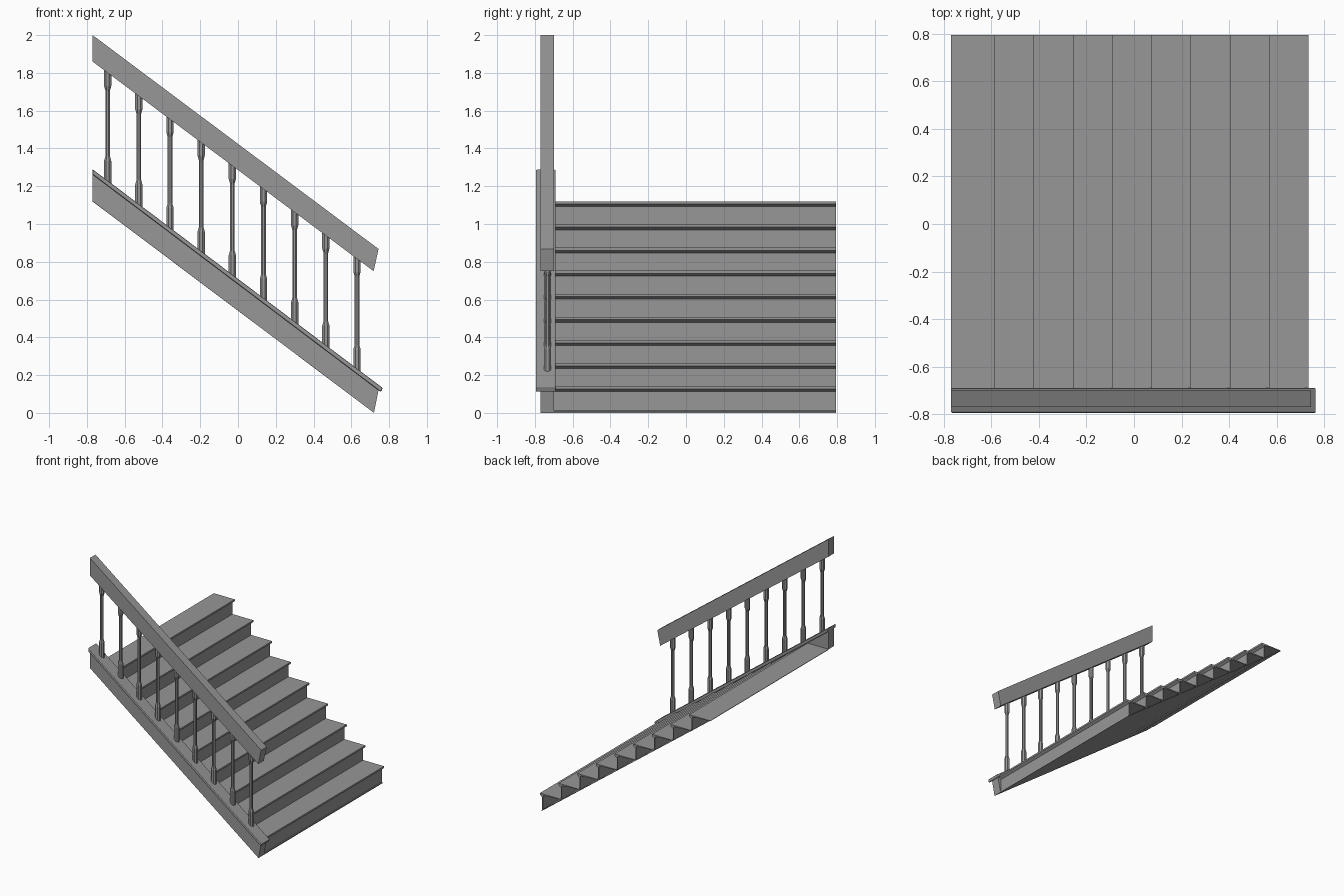
import bpy, bmesh, math
from mathutils import Matrix

cube = bpy.data.objects.get("Cube")
if cube:
    bpy.data.objects.remove(cube)

grey = bpy.data.materials.new("plain_grey")
grey.use_nodes = True
colour = (0.31, 0.31, 0.31, 1)
grey.diffuse_color = colour
grey.node_tree.nodes["Principled BSDF"].inputs["Base Color"].default_value = colour


def finish(name, bm):
    bmesh.ops.recalc_face_normals(bm, faces=bm.faces)
    mesh = bpy.data.meshes.new(name)
    bm.to_mesh(mesh)
    bm.free()
    mesh.materials.append(grey)
    obj = bpy.data.objects.new(name, mesh)
    bpy.context.collection.objects.link(obj)
    return obj


def extrude_profile(name, profile, y0, y1):
    """Sweep an x-z outline from y0 to y1."""
    bm = bmesh.new()
    face = bm.faces.new([bm.verts.new((x, y0, z)) for x, z in profile])
    out = bmesh.ops.extrude_face_region(bm, geom=[face])
    verts = [g for g in out["geom"] if isinstance(g, bmesh.types.BMVert)]
    bmesh.ops.translate(bm, verts=verts, vec=(0, y1 - y0, 0))
    return finish(name, bm)


LEFT, STEPS, RUN, RISE = -0.77, 9, 0.165, 0.1225
TOP = 1.12
SLOPE = TOP / 1.49
INNER, OUTER, FAR = -0.70, -0.77, 0.795


def underside(x):
    return TOP - SLOPE * (x - LEFT)


# Side board, its cap moulding and the handrail
extrude_profile("side_board", [(LEFT, TOP), (0.72, 0), (0.745, 0.125), (LEFT, 1.27)], OUTER, INNER)
cap = extrude_profile("side_board_cap", [(LEFT, 1.262), (0.757, 0.11), (0.766, 0.132), (LEFT, 1.29)],
                      -0.795, -0.69)
bevel = cap.modifiers.new("rounded_edges", "BEVEL")
bevel.width = 0.006
bevel.segments = 2
extrude_profile("handrail", [(LEFT, 1.86), (0.718, 0.75), (0.744, 0.868), (LEFT, 2.0)], OUTER, INNER)

# Steps: a nosed tread and a thin riser each
for i in range(STEPS):
    nose = LEFT + 0.185 + RUN * i
    z = TOP - RISE * i
    face = nose - 0.02
    back = LEFT if i == 0 else nose - RUN - 0.02
    extrude_profile("tread", [(back, z), (nose, z), (nose, z - 0.014), (face, z - 0.028),
                              (face - 0.012, z - 0.012), (back, z - 0.004)], INNER, FAR)
    low = max(0, underside(face))
    extrude_profile("riser", [(face, z - 0.01), (face, low), (face - 0.008, low + 0.006),
                              (face - 0.008, z - 0.01)], INNER, FAR)

# Sloping board under the flight
extrude_profile("underside_board", [(LEFT, TOP), (0.72, 0), (0.72, 0.008), (LEFT, TOP - 0.001)],
                INNER, FAR)


def baluster(x):
    """Eight-sided turned post with thick ends."""
    bottom = 1.285 - 0.756 * (x - LEFT) - 0.02
    top = 1.86 - 0.745 * (x - LEFT) + 0.02
    rings = [(bottom, 0.019), (bottom + 0.13, 0.019), (bottom + 0.155, 0.012),
             (top - 0.115, 0.012), (top - 0.09, 0.019), (top, 0.019)]
    bm = bmesh.new()
    sides = 8
    loops = []
    for z, r in rings:
        r /= math.cos(math.pi / sides)
        angles = [math.tau * (k + 0.5) / sides for k in range(sides)]
        loops.append([bm.verts.new((r * math.cos(a), r * math.sin(a), z)) for a in angles])
    for a, b in zip(loops, loops[1:]):
        for k in range(sides):
            n = (k + 1) % sides
            bm.faces.new((a[k], a[n], b[n], b[k]))
    bm.faces.new(loops[0])
    bm.faces.new(loops[-1])
    bm.transform(Matrix.Translation((x, -0.733, 0)))
    finish("baluster", bm)


for i in range(STEPS):
    baluster(-0.69 + RUN * i)
